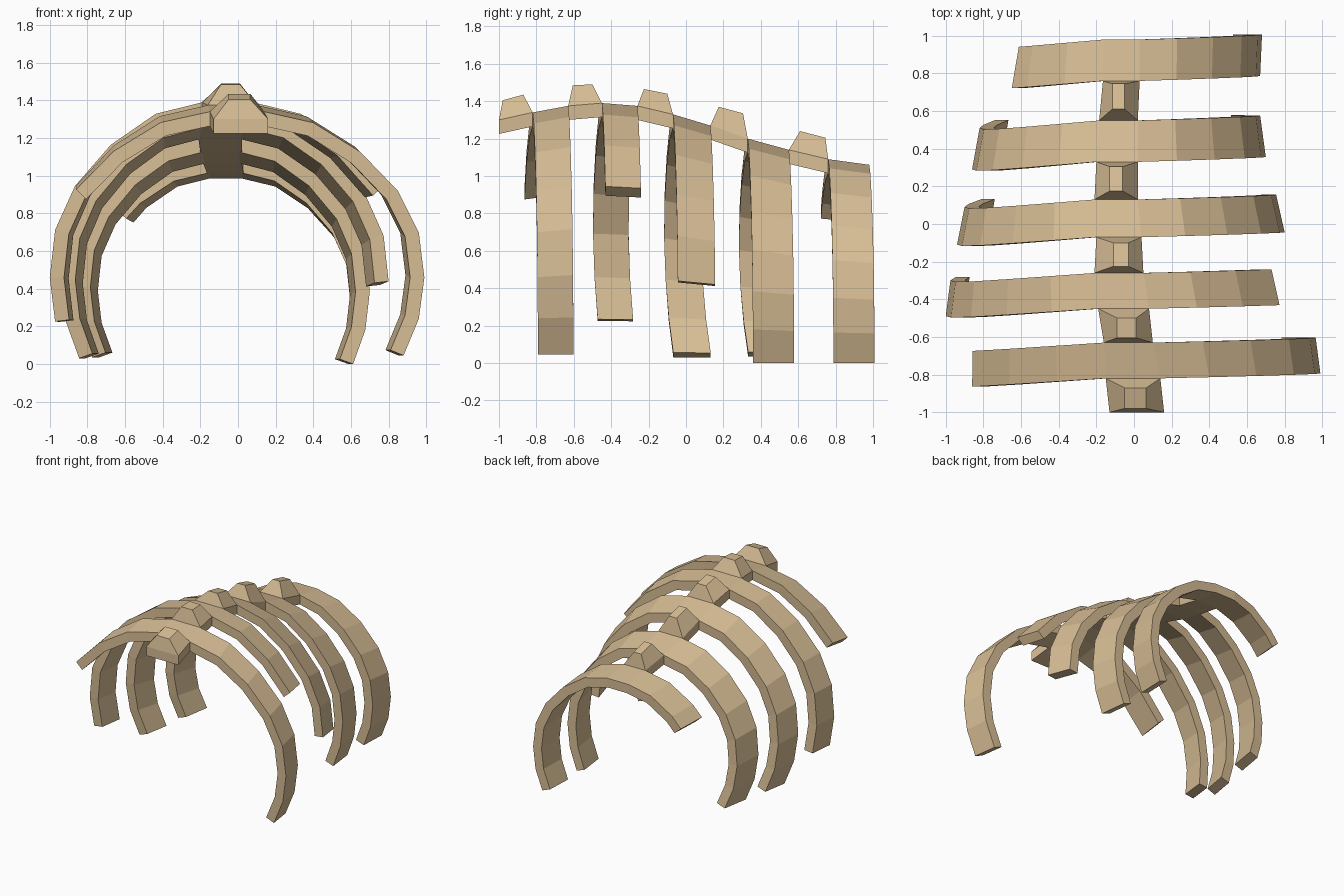
import bpy, bmesh, math
from mathutils import Vector

if "Cube" in bpy.data.objects:
    bpy.data.objects.remove(bpy.data.objects["Cube"])

bone = bpy.data.materials.new("bone tan")
bone.diffuse_color = (0.68, 0.51, 0.30, 1)
bone.use_nodes = True
bone.node_tree.nodes["Principled BSDF"].inputs["Base Color"].default_value = bone.diffuse_color
THICK = 0.075

# Spine stations: y, left edge x, right edge x, top z
STATIONS = [(-1.00, -0.13, 0.16, 1.30), (-0.82, -0.15, 0.14, 1.34),
            (-0.63, -0.16, 0.10, 1.375), (-0.45, -0.19, 0.08, 1.39),
            (-0.26, -0.21, 0.05, 1.375), (-0.07, -0.20, 0.04, 1.33),
            (0.13, -0.21, 0.02, 1.27), (0.33, -0.20, 0.02, 1.20),
            (0.55, -0.185, 0.02, 1.14), (0.76, -0.165, 0.03, 1.09),
            (0.98, -0.16, 0.03, 1.06)]

# Half rib curve: share of reach, share of drop
CURVE = [(0, 0), (0.306, 0.045), (0.6, 0.165), (0.835, 0.325),
         (0.965, 0.495), (1, 0.68), (0.965, 0.85), (0.87, 1)]


def make_object(name, verts, faces):
    mesh = bpy.data.meshes.new(name)
    mesh.from_pydata([tuple(v) for v in verts], [], faces)
    bm = bmesh.new()
    bm.from_mesh(mesh)
    bmesh.ops.recalc_face_normals(bm, faces=bm.faces)
    bm.to_mesh(mesh)
    bm.free()
    mesh.materials.append(bone)
    ob = bpy.data.objects.new(name, mesh)
    bpy.context.collection.objects.link(ob)
    return ob


def half(station, side, reach_x, z_end, count):
    """Outer edge of one half rib, cut off after `count` segments."""
    y, xl, xr, z = station
    x0 = xl if side < 0 else xr
    whole = int(count)
    uv = CURVE[:whole + 1]
    if count > whole:
        t = count - whole
        a, b = CURVE[whole], CURVE[whole + 1]
        uv = uv + [(a[0] + (b[0] - a[0]) * t, a[1] + (b[1] - a[1]) * t)]
    pts = []
    for u, v in uv:
        dy = -0.055 * u + 0.05 * v ** 3 if side < 0 else 0.018 * u + 0.012 * v
        pts.append(Vector((x0 + (reach_x - x0) * u, y + dy, z + (z_end - z) * v)))
    return pts


def inset(pts):
    """Inner edge: mitred offset in the xz plane."""
    out = []
    for i, p in enumerate(pts):
        dirs = []
        if i > 0:
            dirs.append(p - pts[i - 1])
        if i < len(pts) - 1:
            dirs.append(pts[i + 1] - p)
        ns = [Vector((d.z, 0, -d.x)).normalized() for d in dirs]
        n = sum(ns, Vector()).normalized()
        out.append(p + n * THICK / n.dot(ns[0]))
    return out


def rib(name, front, back, left, right):
    rows = []
    for k, st in enumerate((front, back)):
        l = half(st, -1, left[k], left[2], left[3])
        r = half(st, 1, right[k], right[2], right[3])
        outer = l[::-1] + r
        rows.append((outer, inset(outer)))
    (fo, fi), (bo, bi) = rows
    n = len(fo)
    verts = [v for i in range(n) for v in (fo[i], bo[i], bi[i], fi[i])]
    faces = [(0, 1, 2, 3), tuple(4 * (n - 1) + k for k in range(4))]
    for i in range(n - 1):
        a, b = 4 * i, 4 * i + 4
        for k in range(4):
            m = (k + 1) % 4
            faces.append((a + k, a + m, b + m, b + k))
    make_object(name, verts, faces)


def vertebra(name, front, back, top):
    """Spine block with a tapered spur on top."""
    y0, y1, z0, z1, xa, xb = top
    verts = []
    for dz in (-THICK, 0):
        for (y, xl, xr, z) in (front, back):
            verts += [(xl, y, z + dz), (xr, y, z + dz)]
    verts += [(xa, y0, z0), (xb, y0, z0), (xa, y1, z1), (xb, y1, z1)]
    faces = [(0, 1, 3, 2), (8, 9, 11, 10)]
    for b in (0, 4):
        for i, j in ((0, 1), (1, 3), (3, 2), (2, 0)):
            faces.append((b + i, b + j, b + 4 + j, b + 4 + i))
    make_object(name, verts, faces)


# Ribs: (front reach x, back reach x, full end z, segments kept) left and right
RIBS = [((-1.0, -0.995, 0.07, 3), (0.99, 0.965, 0.045, 7)),
        ((-1.0, -0.975, 0.02, 6), (0.91, 0.865, 0.02, 3)),
        ((-0.94, -0.90, 0.03, 7), (0.80, 0.755, 0.02, 5)),
        ((-0.86, -0.82, 0.035, 7), (0.70, 0.67, 0.0, 7)),
        ((-0.84, -0.79, 0.0, 2.5), (0.67, 0.68, 0.0, 7))]
# Spur tops: front y, back y, front z, back z, left x, right x
SPURS = [(-0.98, -0.87, 1.405, 1.435, -0.05, 0.065),
         (-0.605, -0.50, 1.485, 1.49, -0.09, 0.01),
         (-0.225, -0.10, 1.465, 1.44, -0.11, -0.03),
         (0.175, 0.305, 1.37, 1.335, -0.13, -0.06),
         (0.61, 0.745, 1.24, 1.205, -0.115, -0.05)]

for i in range(5):
    vertebra(f"vertebra_{i + 1}", STATIONS[2 * i], STATIONS[2 * i + 1], SPURS[i])
    rib(f"rib_arch_{i + 1}", STATIONS[2 * i + 1], STATIONS[2 * i + 2], *RIBS[i])
